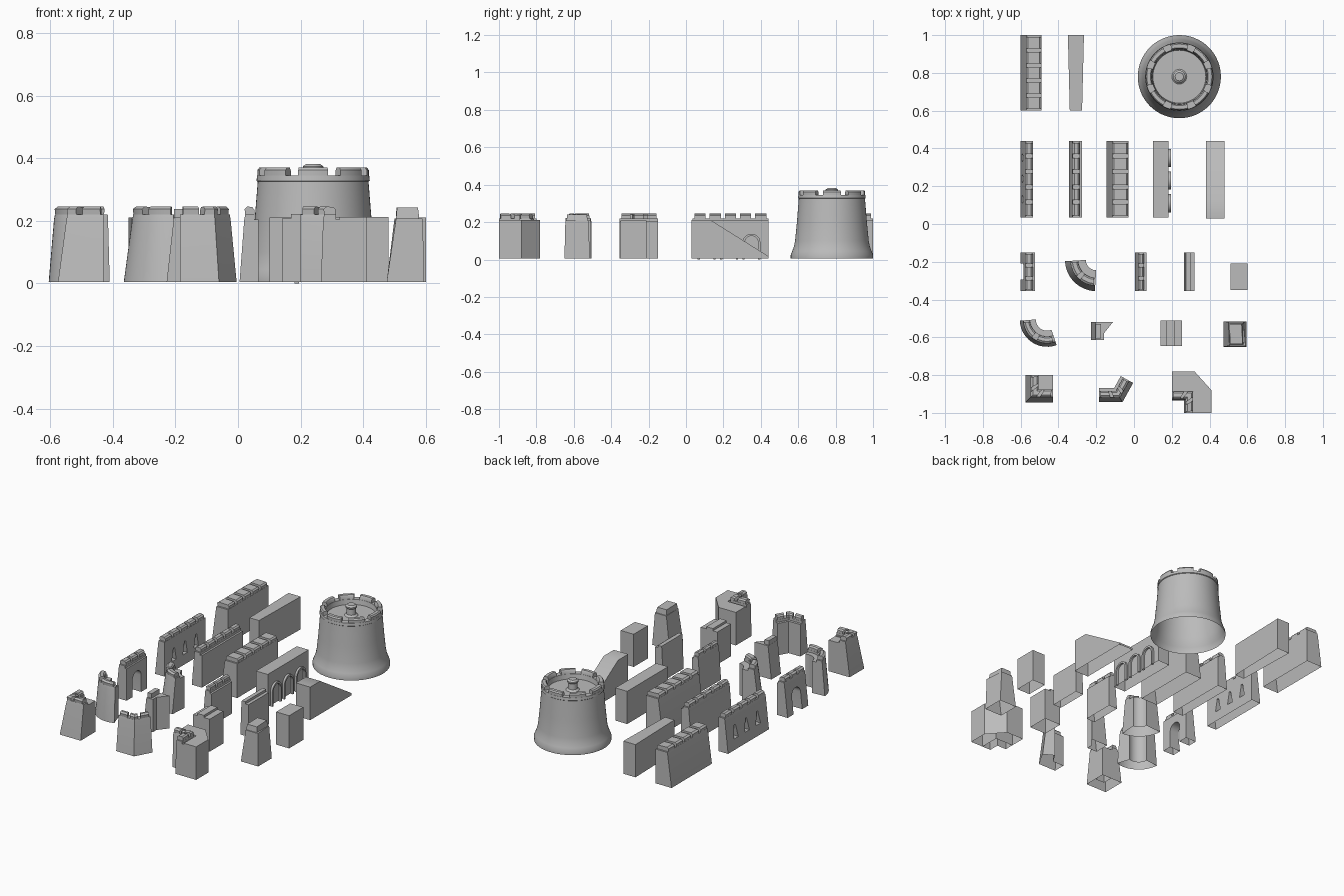
import bpy, bmesh, math
from mathutils import Vector

if "Cube" in bpy.data.objects:
    bpy.data.objects.remove(bpy.data.objects["Cube"])

Z0, WALK, PARAPET, TOP = 0.005, 0.205, 0.22, 0.246
stone = bpy.data.materials.new("grey_stone")
stone.diffuse_color = (0.5, 0.5, 0.5, 1)
stone.use_nodes = True
stone.node_tree.nodes["Principled BSDF"].inputs["Base Color"].default_value = stone.diffuse_color


def finish(name, bm):
    bmesh.ops.recalc_face_normals(bm, faces=bm.faces[:])
    me = bpy.data.meshes.new(name)
    bm.to_mesh(me)
    bm.free()
    me.materials.append(stone)
    ob = bpy.data.objects.new(name, me)
    bpy.context.scene.collection.objects.link(ob)
    return ob


def loft(bm, rings, closed=False):
    """Skin equal-sized rings; cap both ends unless the loft is closed."""
    vs = [[bm.verts.new(p) for p in r] for r in rings]
    n = len(vs[0])
    pairs = list(zip(vs, vs[1:])) + ([(vs[-1], vs[0])] if closed else [])
    for a, b in pairs:
        for i in range(n):
            j = (i + 1) % n
            bm.faces.new((a[i], a[j], b[j], b[i]))
    if not closed:
        bm.faces.new(vs[0])
        bm.faces.new(vs[-1][::-1])


def prism(name, base, h, top=None, z0=Z0):
    bm = bmesh.new()
    loft(bm, [[(x, y, z0) for x, y in base], [(x, y, h) for x, y in (top or base)]])
    return finish(name, bm)


def rect(x0, x1, y0, y1):
    return [(x0, y0), (x1, y0), (x1, y1), (x0, y1)]


def arc(cx, cy, r, a0, a1, n=12):
    return [(cx + r * math.cos(math.radians(a0 + (a1 - a0) * i / n)),
             cy + r * math.sin(math.radians(a0 + (a1 - a0) * i / n))) for i in range(n + 1)]


def frames(path):
    """Mitred left-hand normals along a plan path."""
    p = [Vector(q) for q in path]
    seg = [(b - a).normalized() for a, b in zip(p, p[1:])]
    nor = [Vector((-d.y, d.x)) for d in seg]
    out = []
    for i, q in enumerate(p):
        a, b = nor[max(i - 1, 0)], nor[min(i, len(nor) - 1)]
        m = (a + b).normalized()
        out.append((q, m / max(m.dot(a), 0.3)))
    return out


def sub_frames(fr, s0, s1):
    """The stretch of a path between two arc lengths."""
    out, s = [], 0
    for (p, m), (q, n) in zip(fr, fr[1:]):
        L = (q - p).length
        lo, hi = max(s0, s), min(s1, s + L)
        if hi - lo > 1e-5:
            for t in (lo, hi):
                f = (t - s) / L
                v = (p.lerp(q, f), m.lerp(n, f))
                if not out or (out[-1][0] - v[0]).length > 1e-5:
                    out.append(v)
        s += L
    return out


def sweep(bm, fr, prof):
    loft(bm, [[(p.x + n.x * d, p.y + n.y * d, z) for d, z in prof] for p, n in fr])


def wall(name, path, w, t, par, count):
    """Battered wall: w = base width, t = top width, par = inner edge of parapet."""
    fr = frames(path)
    bm = bmesh.new()
    prof = [(0, Z0), (0, WALK)]
    if par > 0:
        prof += [(par, WALK)]
    prof += [(par, PARAPET), (t, PARAPET), (t + 0.003, WALK), (w, Z0)]
    sweep(bm, fr, prof)
    ob = finish(name, bm)
    if count:
        bm = bmesh.new()
        total = sum((b[0] - a[0]).length for a, b in zip(fr, fr[1:]))
        step = total / count
        e = min(0.009, (t - par) * 0.25)
        for i in range(count):
            cut = sub_frames(fr, (i + 0.13) * step, (i + 0.87) * step)
            sweep(bm, cut, [(par + 0.001, 0.215), (par + 0.001, 0.236), (par + e, TOP - 0.002),
                            (t - e, TOP), (t + 0.002, 0.238), (t - 0.001, 0.215)])
        finish(name + "_merlons", bm)
    return ob


def line(x, y0, y1):
    return [(x, y0), (x, y1)]


def cut(ob, shapes):
    """Cut openings, given as (y, z) outlines, through a wall along x."""
    bm = bmesh.new()
    for s in shapes:
        loft(bm, [[(x, y, z) for y, z in s] for x in (-0.7, -0.45)])
    c = finish("cutter", bm)
    m = ob.modifiers.new("openings", 'BOOLEAN')
    m.operation, m.solver, m.object = 'DIFFERENCE', 'EXACT', c
    dg = bpy.context.evaluated_depsgraph_get()
    me = bpy.data.meshes.new_from_object(ob.evaluated_get(dg))
    ob.modifiers.clear()
    ob.data = me
    bpy.data.objects.remove(c)


# Long walls
wall("thick_long_wall", line(-0.49, 0.6, 1.0), 0.11, 0.08, 0, 5)
wall("double_long_wall", line(-0.03, 0.035, 0.44), 0.115, 0.085, 0, 5)
wall("thin_long_wall", line(-0.275, 0.035, 0.44), 0.07, 0.05, 0.012, 5)
window_wall = wall("window_wall", line(-0.535, 0.035, 0.44), 0.065, 0.04, 0, 5)
cut(window_wall, [[(y - 0.022, 0.07), (y + 0.022, 0.07), (y + 0.006, 0.15), (y - 0.006, 0.15)]
                  for y in (0.13, 0.24, 0.35)])
prism("plain_long_wall", [(-0.34, 0.6), (-0.275, 0.6), (-0.265, 1.0), (-0.35, 1.0)], 0.21)

# Short walls
gate = wall("gate_wall", line(-0.525, -0.355, -0.15), 0.075, 0.05, 0.01, 3)
cut(gate, [[(-0.295, -0.05)] + [(y, z) for y, z in arc(-0.252, 0.11, 0.043, 180, 0)] + [(-0.209, -0.05)]])
wall("short_wall", line(0.065, -0.355, -0.15), 0.06, 0.042, 0.012, 3)
wall("short_plain_wall", line(0.32, -0.355, -0.15), 0.055, 0.045, 0.02, 0)
prism("plain_block", rect(0.51, 0.6, -0.35, -0.21), 0.21)

# Curved and corner walls
wall("quarter_curve", arc(-0.2, -0.19, 0.055, 270, 180), 0.11, 0.08, 0.04, 2)
wall("wide_curve", arc(-0.46, -0.505, 0.06, 293, 180), 0.085, 0.065, 0.03, 2)
wall("corner_wall", [(-0.43, -0.865), (-0.495, -0.865), (-0.495, -0.8)], 0.08, 0.05, 0.01, 3)
prism("corner_floor", rect(-0.496, -0.43, -0.866, -0.8), 0.2)
wall("bent_wall", [(-0.07, -0.805), (-0.105, -0.868), (-0.185, -0.868)], 0.075, 0.05, 0.015, 3)
prism("inner_corner_floor", [(0.324, -1), (0.41, -1), (0.41, -0.88), (0.32, -0.78),
                             (0.2, -0.78), (0.2, -0.876), (0.324, -0.876)], 0.212)
wall("inner_corner", [(0.325, -1), (0.325, -0.875), (0.2, -0.875)], 0.06, 0.05, 0.012, 3)

# Joining pieces
prism("angle_joint", [(-0.228, -0.615), (-0.16, -0.615), (-0.16, -0.58), (-0.112, -0.52), (-0.228, -0.52)],
      0.21, [(-0.205, -0.615), (-0.16, -0.615), (-0.16, -0.58), (-0.112, -0.52), (-0.205, -0.52)])
prism("angle_joint_merlon", rect(-0.204, -0.175, -0.605, -0.53), 0.238, z0=0.2)
prism("straight_joint", rect(0.14, 0.255, -0.645, -0.51), 0.208)
prism("straight_joint_cap", rect(0.17, 0.215, -0.645, -0.51), 0.222, z0=0.2)
prism("tapered_joint", rect(0.475, 0.595, -0.65, -0.515), 0.208,
      [(0.505, -0.645), (0.59, -0.645), (0.58, -0.52), (0.5, -0.52)])
prism("tapered_joint_merlon", rect(0.504, 0.58, -0.64, -0.525), 0.242,
      [(0.508, -0.635), (0.575, -0.635), (0.57, -0.53), (0.506, -0.53)], z0=0.2)

# Arcade wall with raised arch ribs
prism("arcade_wall", rect(0.10, 0.182, 0.035, 0.44), 0.21)
bm = bmesh.new()
for yc in (0.11, 0.23, 0.35):
    pts = [(-1, 0, 0.0)] + [(y, z, 0.09) for y, z in arc(0, 0, 1, 180, 0)] + [(1, 0, 0.0)]
    loft(bm, [[(x, yc + ny * r, zb + nz * r) for x, r in
               ((0.18, 0.036), (0.195, 0.036), (0.195, 0.048), (0.18, 0.048))] for ny, nz, zb in pts])
finish("arch_ribs", bm)

# Ramp
bm = bmesh.new()
loft(bm, [[(x, y, z) for y, z in ((0.03, Z0), (0.03, 0.212), (0.13, 0.212), (0.44, 0.018), (0.44, Z0))]
          for x in (0.38, 0.48)])
finish("ramp", bm)

# Round tower: turned body, merlons and centre knob
TX, TY = 0.24, 0.78


def turned(name, prof, n=64):
    bm = bmesh.new()
    loft(bm, [[(TX + r * math.cos(2 * math.pi * i / n), TY + r * math.sin(2 * math.pi * i / n), z)
               for i in range(n)] for r, z in prof])
    return finish(name, bm)


turned("tower_body", [(0.22, Z0), (0.22, 0.025), (0.212, 0.045), (0.203, 0.07), (0.197, 0.1), (0.187, 0.2),
                      (0.177, 0.325), (0.181, 0.328), (0.179, 0.345), (0.145, 0.345), (0.14, 0.315)])
turned("tower_knob", [(0.045, 0.31), (0.028, 0.325), (0.026, 0.36), (0.033, 0.366),
                      (0.033, 0.374), (0.022, 0.382)], 24)
bm = bmesh.new()
for k in range(8):
    a = -90 + 45 * k
    fr = frames(arc(TX, TY, 0.145, a + 16, a - 16, 6))
    sweep(bm, fr, [(0.001, 0.335), (0.002, 0.36), (0.008, 0.37), (0.027, 0.37), (0.033, 0.362), (0.033, 0.335)])
finish("tower_merlons", bm)

# Open undersides and shade
for ob in list(bpy.context.scene.objects):
    bm = bmesh.new()
    bm.from_mesh(ob.data)
    low = [f for f in bm.faces if all(v.co.z < Z0 + 0.001 for v in f.verts)]
    bmesh.ops.delete(bm, geom=low, context='FACES')
    bm.to_mesh(ob.data)
    bm.free()
    ob.select_set(True)
    bpy.context.view_layer.objects.active = ob
bpy.ops.object.shade_smooth_by_angle(angle=math.radians(35))
